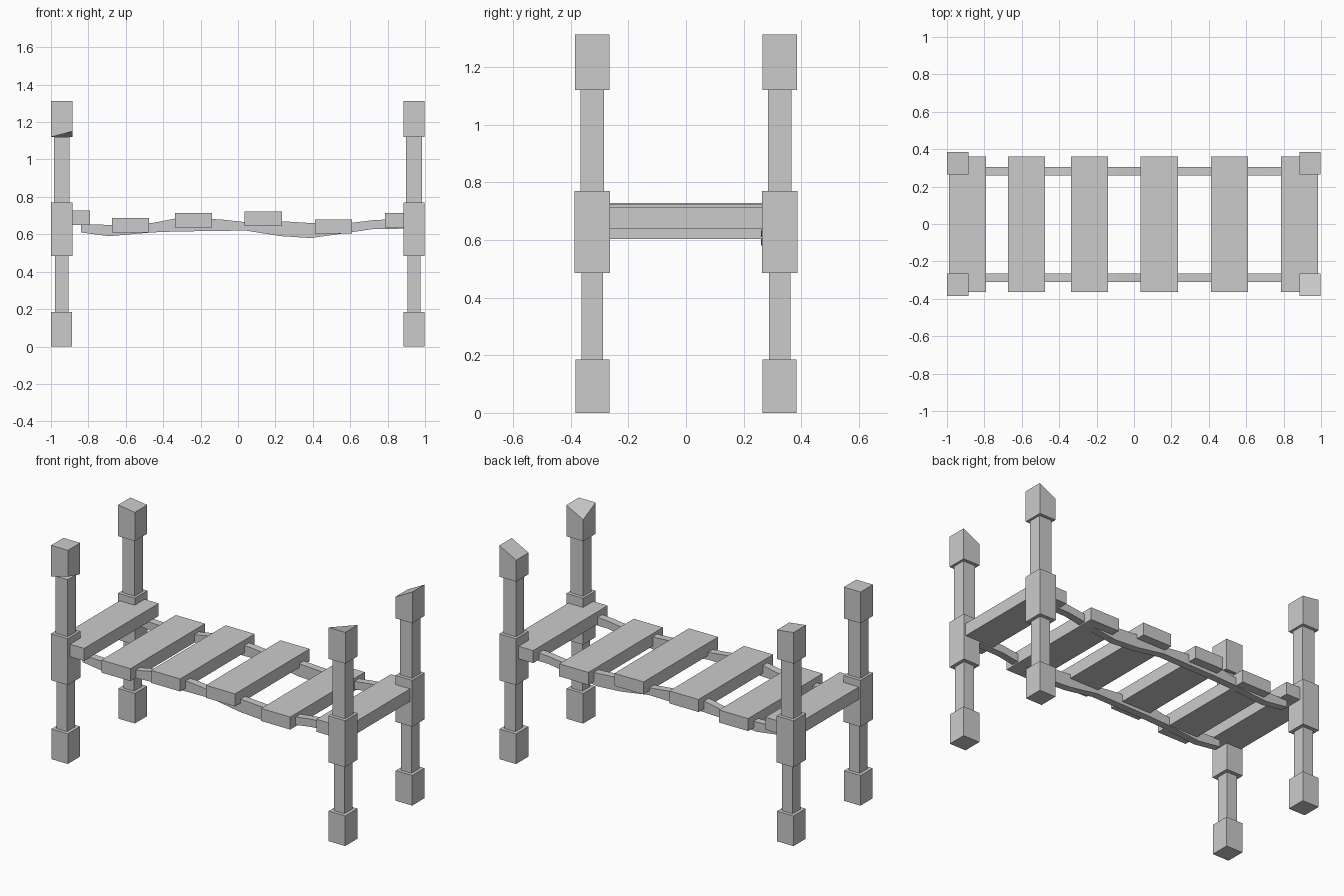
import bpy, bmesh

if "Cube" in bpy.data.objects:
    bpy.data.objects.remove(bpy.data.objects["Cube"])


def finish(name, bm):
    bmesh.ops.recalc_face_normals(bm, faces=bm.faces)
    me = bpy.data.meshes.new(name)
    bm.to_mesh(me)
    bm.free()
    ob = bpy.data.objects.new(name, me)
    bpy.context.collection.objects.link(ob)
    return ob


def box(bm, x0, x1, y0, y1, z0, z1, shifts=None):
    """Box; shifts maps a corner (x, y, z side as 0/1) to a vertical offset."""
    shifts = shifts or {}
    vs = bmesh.ops.create_cube(bm, size=1)["verts"]
    for v in vs:
        k = tuple(int(c > 0) for c in v.co)
        v.co = ((x0, x1)[k[0]], (y0, y1)[k[1]], (z0, z1)[k[2]] + shifts.get(k, 0))


# chipped corners of the four post caps, keyed by (x side, y side)
chips = {
    (-1, -1): {(1, 0, 0): 0.03},
    (-1, 1): {(1, 0, 1): -0.015, (1, 1, 1): -0.015},
    (1, -1): {(0, 1, 1): -0.06},
    (1, 1): {(0, 0, 1): -0.06, (0, 1, 1): -0.06},
}

# posts: foot, lower shaft, middle block, upper shaft, cap (half x, half y, z0, z1)
sections = [
    (0.056, 0.059, 0.0, 0.185),
    (0.036, 0.038, 0.185, 0.485),
    (0.057, 0.061, 0.485, 0.77),
    (0.042, 0.040, 0.77, 1.12),
    (0.057, 0.060, 1.12, 1.312),
]
for (sx, sy), chip in chips.items():
    bm = bmesh.new()
    cx, cy = (-0.943 if sx < 0 else 0.941), (-0.325 if sy < 0 else 0.325)
    for i, (hx, hy, z0, z1) in enumerate(sections):
        box(bm, cx - hx, cx + hx, cy - hy, cy + hy, z0, z1, chip if i == 4 else None)
    finish(("front" if sy < 0 else "back") + ("_left" if sx < 0 else "_right") + "_post", bm)

# deck planks: centre x, bottom z
for i, (x, z) in enumerate([(-0.89, 0.65), (-0.575, 0.61), (-0.238, 0.637),
                            (0.135, 0.645), (0.51, 0.603), (0.885, 0.637)]):
    bm = bmesh.new()
    box(bm, x - 0.099, x + 0.099, -0.363, 0.36, z, z + 0.077)
    finish(f"plank_{i + 1}", bm)

# sagging ropes under the planks: x, bottom z, top z
rope = [(-0.84, 0.61, 0.655), (-0.69, 0.59, 0.65), (-0.46, 0.61, 0.66),
        (-0.33, 0.615, 0.685), (-0.1, 0.618, 0.68), (0.04, 0.62, 0.665),
        (0.23, 0.59, 0.67), (0.39, 0.58, 0.66), (0.6, 0.61, 0.66),
        (0.72, 0.628, 0.675), (0.89, 0.63, 0.685)]
for name, y0, y1 in (("front_rope", -0.31, -0.265), ("back_rope", 0.26, 0.305)):
    bm = bmesh.new()
    rings = [[bm.verts.new(p) for p in ((x, y0, a), (x, y1, a), (x, y1, b), (x, y0, b))]
             for x, a, b in rope]
    for r, s in zip(rings, rings[1:]):
        for k in range(4):
            bm.faces.new((r[k], r[(k + 1) % 4], s[(k + 1) % 4], s[k]))
    bm.faces.new(rings[0])
    bm.faces.new(rings[-1])
    finish(name, bm)
